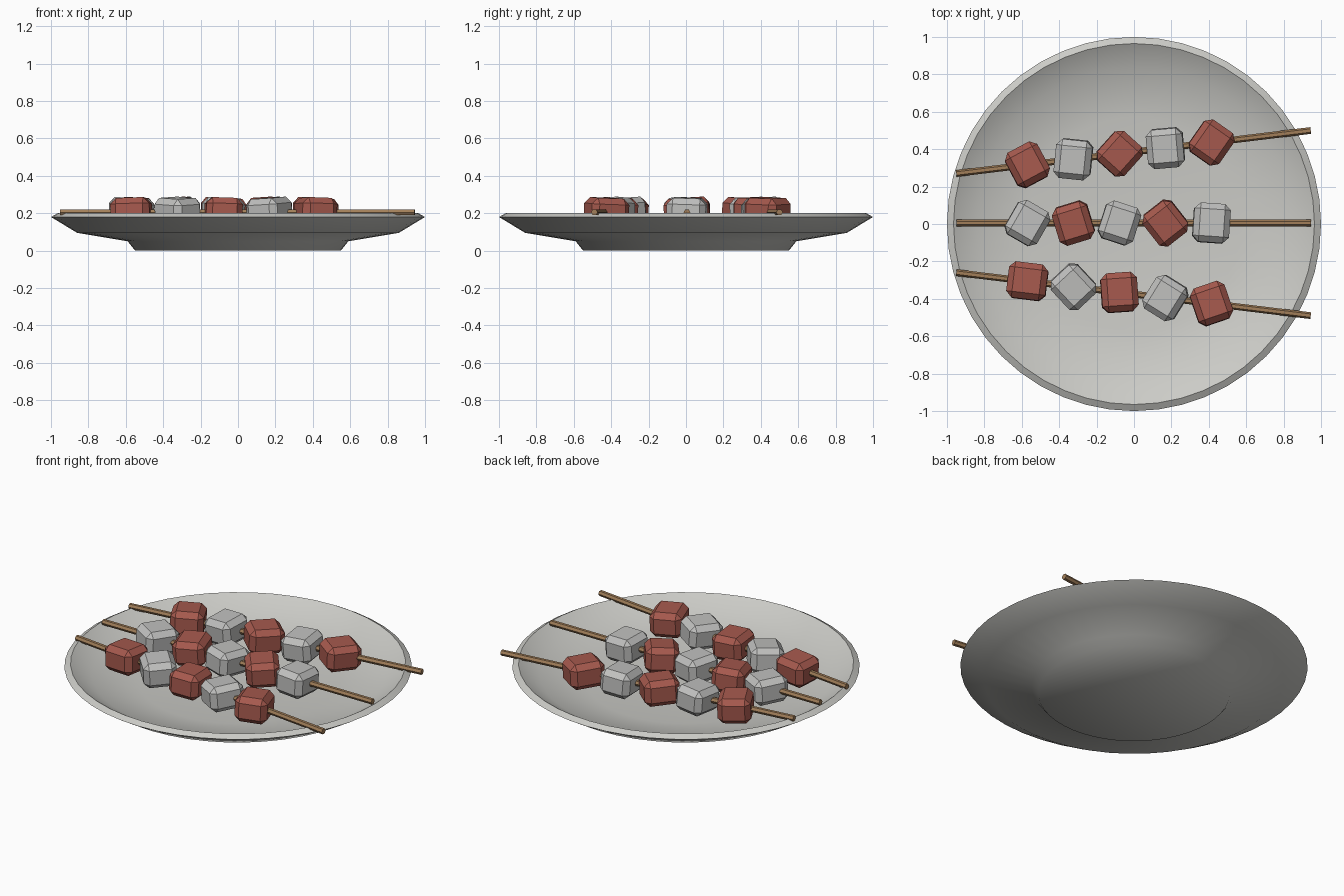
import bpy, bmesh
from math import radians, atan2, hypot, pi
from mathutils import Matrix

if "Cube" in bpy.data.objects:
    bpy.data.objects.remove(bpy.data.objects["Cube"], do_unlink=True)


def material(name, rgb):
    mat = bpy.data.materials.new(name)
    mat.use_nodes = True
    mat.diffuse_color = (*rgb, 1)
    mat.node_tree.nodes["Principled BSDF"].inputs["Base Color"].default_value = (*rgb, 1)
    return mat


PLATE = material("pale grey ceramic", (0.60, 0.60, 0.57))
RED = material("red meat", (0.38, 0.10, 0.075))
GREY = material("light grey cube", (0.53, 0.53, 0.52))
WOOD = material("brown wood", (0.36, 0.21, 0.10))


def finish(bm, name, mat):
    bmesh.ops.recalc_face_normals(bm, faces=bm.faces)
    mesh = bpy.data.meshes.new(name)
    bm.to_mesh(mesh)
    bm.free()
    mesh.materials.append(mat)
    obj = bpy.data.objects.new(name, mesh)
    bpy.context.collection.objects.link(obj)
    return obj


# Plate: a profile spun around the z axis, underside first, then the dish
profile = [(0, 0), (0.55, 0), (0.59, 0.05), (0.86, 0.095), (1, 0.18),
           (0.965, 0.2), (0.84, 0.125), (0.57, 0.08), (0, 0.075)]
bm = bmesh.new()
verts = [bm.verts.new((r, 0, z)) for r, z in profile]
edges = [bm.edges.new(pair) for pair in zip(verts, verts[1:])]
bmesh.ops.spin(bm, geom=verts + edges, cent=(0, 0, 0), axis=(0, 0, 1),
               angle=2 * pi, steps=48)
bmesh.ops.remove_doubles(bm, verts=bm.verts, dist=0.0005)
plate = finish(bm, "plate", PLATE)
bpy.ops.object.select_all(action='DESELECT')
plate.select_set(True)
bpy.context.view_layer.objects.active = plate
bpy.ops.object.shade_smooth_by_angle(angle=radians(55))


# Skewer: a thin hexagonal stick lying between two points
def skewer(name, start, end):
    dx, dy = end[0] - start[0], end[1] - start[1]
    bm = bmesh.new()
    bmesh.ops.create_cone(bm, cap_ends=True, segments=6, radius1=0.018,
                          radius2=0.018, depth=hypot(dx, dy))
    obj = finish(bm, name, WOOD)
    obj.rotation_euler = (0, pi / 2, atan2(dy, dx))
    obj.location = ((start[0] + end[0]) / 2, (start[1] + end[1]) / 2, 0.205)


# Food chunk: a box with chamfered edges, turned and slightly tilted
def chunk(name, mat, x, y, turn, tilt):
    bm = bmesh.new()
    bmesh.ops.create_cube(bm, size=1, matrix=Matrix.Diagonal((0.195, 0.21, 0.158, 1)))
    bmesh.ops.bevel(bm, geom=bm.edges[:], offset=0.032, segments=1, affect='EDGES')
    obj = finish(bm, name, mat)
    obj.location = (x, y, 0.203)
    obj.rotation_euler = (radians(tilt), radians(-tilt), radians(turn))


# Each row: stick ends in y, turn of each chunk, and the colour it starts with
rows = {
    "back": (0.27, 0.50, (28, -6, -42, 5, -35), (RED, GREY)),
    "middle": (0.005, 0.005, (-30, 17, -18, 38, -4), (GREY, RED)),
    "front": (-0.26, -0.49, (83, 43, 4, -32, 19), (RED, GREY)),
}
for row, (y0, y1, turns, colours) in rows.items():
    skewer(row + "_skewer", (-0.95, y0), (0.945, y1))
    for i, turn in enumerate(turns):
        x = -0.57 + 0.246 * i
        y = y0 + (y1 - y0) * (x + 0.95) / 1.895
        chunk(f"{row}_chunk_{i + 1}", colours[i % 2], x, y, turn, 3 if i % 2 else -2)
